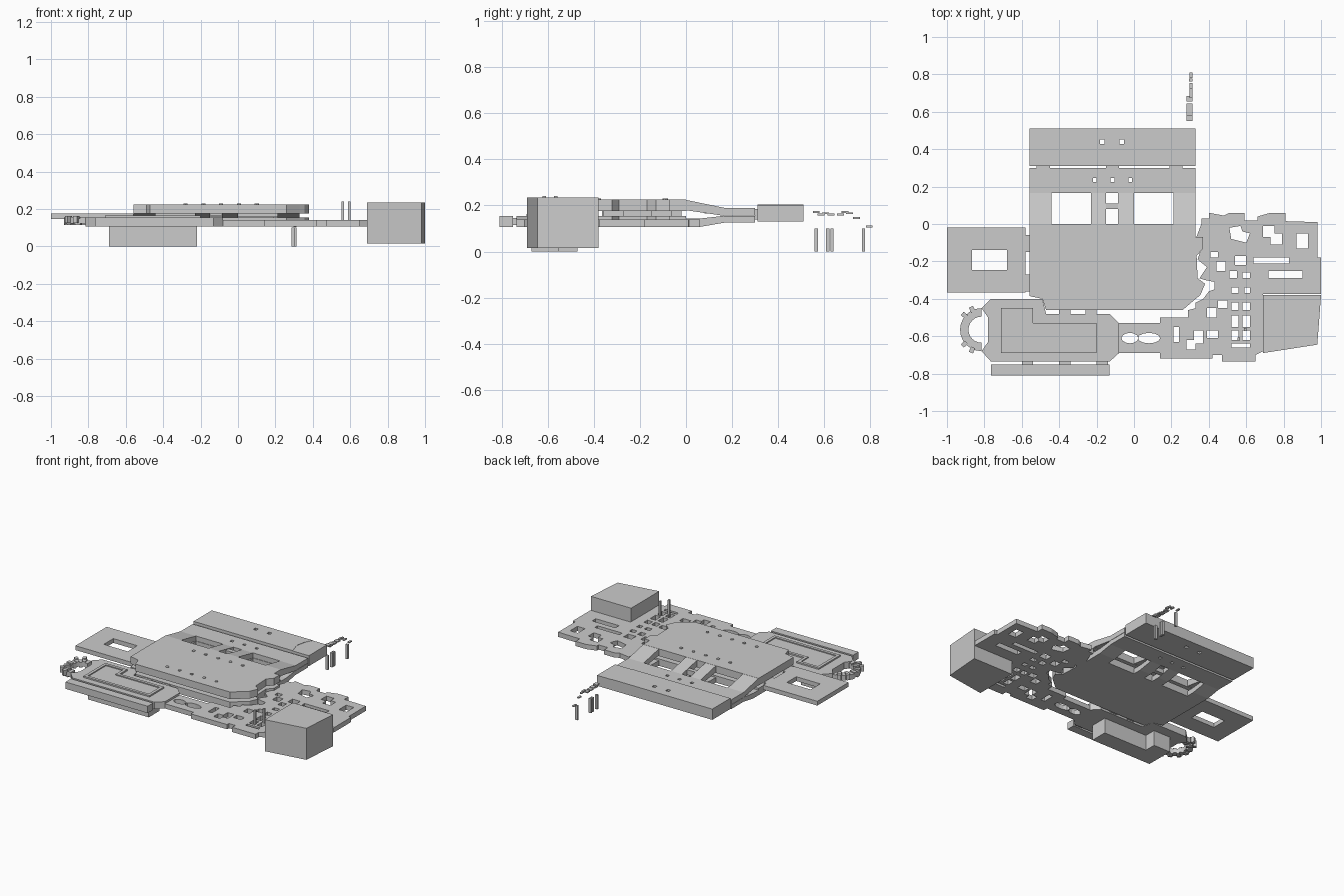
import bpy, bmesh, math
from mathutils import Vector


def poly(name, outline, z0, z1, holes=(), along_x=False):
    """Extrude an outline with holes from z0 to z1 (or a y-z profile along x)."""
    cu = bpy.data.curves.new(name, 'CURVE')
    cu.dimensions = '2D'
    cu.fill_mode = 'BOTH'
    cu.extrude = (z1 - z0) / 2
    for loop in [outline, *holes]:
        sp = cu.splines.new('POLY')
        sp.points.add(len(loop) - 1)
        for p, (a, b) in zip(sp.points, loop):
            p.co = (a, b, 0, 1)
        sp.use_cyclic_u = True
    tmp = bpy.data.objects.new(name, cu)
    bpy.context.collection.objects.link(tmp)
    bpy.context.view_layer.update()
    me = bpy.data.meshes.new_from_object(tmp.evaluated_get(bpy.context.evaluated_depsgraph_get()))
    bpy.data.objects.remove(tmp)
    bm = bmesh.new()
    bm.from_mesh(me)
    bmesh.ops.remove_doubles(bm, verts=bm.verts, dist=1e-5)
    for v in bm.verts:
        a, b, c = v.co
        c += (z0 + z1) / 2
        v.co = Vector((c, a, b)) if along_x else Vector((a, b, c))
    bmesh.ops.recalc_face_normals(bm, faces=bm.faces)
    for f in bm.faces:
        f.smooth = False
    bm.to_mesh(me)
    bm.free()
    me.name = name
    ob = bpy.data.objects.new(name, me)
    bpy.context.collection.objects.link(ob)
    return ob


def rect(x0, x1, y0, y1):
    return [(x0, y0), (x1, y0), (x1, y1), (x0, y1)]


def box(name, x0, x1, y0, y1, z0, z1):
    return poly(name, rect(x0, x1, y0, y1), z0, z1)


def sq(x, y, r=0.012):
    return rect(x - r, x + r, y - r, y + r)


def oval(cx, cy, rx, ry, n=12):
    return [(cx + rx * math.cos(i * math.tau / n), cy + ry * math.sin(i * math.tau / n)) for i in range(n)]


# two stacked central decks
deck = [(-.56, 0), (-.56, -.385), (-.49, -.40), (-.47, -.46), (.26, -.46), (.33, -.40), (.355, -.38),
        (.38, -.32), (.34, -.29), (.335, -.17), (.37, -.13), (.37, -.07), (.33, -.07), (.33, 0)]
poly("lower_deck", deck, .107, .155)
poly("upper_deck", deck, .175, .225)
for x in (-.28, -.185, -.09, .005, .1):
    for y in (-.09, -.38):
        poly("deck_stud", oval(x, y, .011, .011, 8), .225, .23)

# ramps between the decks and the rear slab
for x0, x1 in ((-.56, -.44), (-.23, -.15), (-.085, 0), (.21, .33)):
    poly("upper_ramp", [(-.005, .18), (.165, .155), (.165, .19), (-.005, .225)], x0, x1, along_x=True)
    poly("lower_ramp", [(-.005, .107), (.06, .107), (.165, .125), (.165, .155), (.06, .143), (-.005, .143)],
         x0, x1, along_x=True)
box("ramp_crossbar", -.15, -.085, .08, .11, .165, .2)
box("lower_crossbar", -.15, -.085, .08, .11, .115, .145)
drains = [sq(x, .235, .01) for x in (-.21, -.115, -.02)]
poly("upper_landing", rect(-.56, .33, .165, .30), .156, .19, drains)
poly("lower_landing", rect(-.56, .33, .165, .30), .125, .154, drains)

# rear slab with a slightly lower rounded end section
end = [(.22, .51), (.195, .46), (.18, .39), (.205, .31)]
poly("rear_slab", [(-.56, .31), (-.56, .51)] + end, .13, .205, [sq(-.17, .44), sq(-.065, .44)])
poly("rear_slab_end", end + [(.33, .31), (.33, .51)], .13, .203)
for x in (-.52, -.15, .19):
    box("rear_tab", x, x + .07, .30, .31, .14, .185)

# left side plate with opening
poly("side_plate", rect(-1, -.58, -.365, -.02), .145, .175, [rect(-.865, -.68, -.245, -.14)])
for y in (-.33, -.12):
    box("side_tab", -.58, -.56, y - .03, y + .06, .145, .175)

# front platform with an L-shaped basement block
poly("front_platform", [(-.765, -.40), (-.49, -.40), (-.47, -.48), (-.13, -.48), (-.08, -.53), (-.08, -.69),
     (-.13, -.735), (-.765, -.735), (-.815, -.68), (-.78, -.63), (-.78, -.50), (-.815, -.45)], .107, .155)


def l_shape(e):
    return [(-.69 - e, -.67 - e), (-.22 + e, -.67 - e), (-.22 + e, -.55 + e), (-.56 + e, -.55 + e),
            (-.56 + e, -.47 + e), (-.69 - e, -.47 + e)]


poly("basement_block", l_shape(0), 0, .158)
poly("basement_rim", l_shape(.02), .15, .165, [l_shape(0)])
box("front_ledge", -.765, -.13, -.81, -.75, .107, .155)
for x in (-.6, -.4, -.2):
    box("ledge_tab", x, x + .06, -.75, -.735, .115, .145)
for x in (-.4, -.26):
    box("deck_tab", x, x + .06, -.48, -.46, .115, .15)

# stepped half ring at the platform's left end
cx, cy, n = -.815, -.565, 12
for i in range(n):
    a0, a1 = (math.pi * (.5 + (i + k) / n) for k in (0, 1))
    seg = [(cx + r * math.cos(a), cy + r * math.sin(a))
           for r, a in ((.07, a0), (.115, a0), (.115, a1), (.07, a1))]
    lift = .008 * (i % 2)
    poly("ring_step", seg, .115 + lift, .15 + lift)
for deg in (115, 140, 220, 245):
    a = math.radians(deg)
    c, s = math.cos(a), math.sin(a)
    poly("ring_stud", [(cx + r * c - t * s, cy + r * s + t * c)
         for r, t in ((.105, -.012), (.135, -.012), (.135, .012), (.105, .012))], .125, .163)

# perforated block grid on the right, joined to the platform by a corridor
grid_outline = [(-.08, -.53), (.14, -.53), (.14, -.50), (.29, -.50), (.29, -.46), (.33, -.45), (.33, -.42),
    (.37, -.40), (.40, -.36), (.43, -.35), (.43, -.31), (.38, -.30), (.35, -.29), (.39, -.23), (.34, -.19),
    (.36, -.13), (.33, -.08), (.36, 0), (.36, .03), (.40, .03), (.40, .06), (.48, .045), (.51, .06), (.59, .06),
    (.59, .02), (.66, .02), (.66, .04), (.73, .06), (.81, .06), (.81, .015), (.98, .01), (.98, -.18),
    (1, -.18), (1, -.375), (.69, -.375), (.69, -.68), (.65, -.70), (.65, -.735), (.47, -.735), (.47, -.70),
    (.42, -.70), (.42, -.72), (.14, -.72), (.14, -.69), (-.08, -.69)]
north = [(64, 83, -21, -18), (72, 90, -29, -25), (87, 93, -13, -5), (54, 60, -22, -17), (44, 49, -25, -20),
         (51, 55, -29, -25), (58, 62, -29, -26), (52, 56, -37, -34), (59, 62, -37, -34), (41, 45, -18, -15)]
south = [(52, 56, -46, -42), (58, 62, -46, -42), (45, 50, -45, -41), (39, 44, -50, -45), (21, 24, -63, -55),
         (39, 45, -61, -57), (52, 56, -55, -49), (58, 62, -55, -49), (52, 56, -62, -57), (58, 62, -62, -57),
         (52, 62, -66, -64)]
holes = [rect(*(v / 100 for v in r)) for r in north + south]
holes += [[(.52, -.08), (.60, -.10), (.62, -.05), (.58, -.04), (.57, -.01), (.51, -.02)],
          [(.73, -.11), (.79, -.11), (.79, -.05), (.75, -.05), (.75, -.01), (.69, -.01), (.69, -.07), (.73, -.07)],
          [(.28, -.67), (.33, -.67), (.33, -.64), (.37, -.64), (.37, -.57), (.32, -.57), (.32, -.62), (.28, -.62)],
          oval(.08, -.61, .06, .028), oval(-.022, -.61, .045, .028)]
poly("grid_plate", grid_outline, .107, .14, holes)

# tall corner block and two masts
poly("corner_block", [(.69, -.38), (1, -.38), (.98, -.645), (.69, -.69)], .015, .235)
for x, y in ((.56, -.615), (.595, -.565)):
    box("mast", x - .006, x + .006, y - .008, y + .008, .12, .24)

# detached rear posts and floating steps
for y in (.565, .615, .634, .77):
    x = .295 if y < .7 else .304
    box("rear_post", x - .01, x + .008, y - .007, y + .007, 0, .1)
for y, z in ((.565, .175), (.585, .165), (.605, .17), (.63, .165), (.67, .165), (.69, .175), (.71, .17),
             (.74, .15), (.795, .112)):
    x0 = .282 if y < .68 else .298
    box("floating_step", x0, .312, y - .015, y + .015, z - .008, z)
